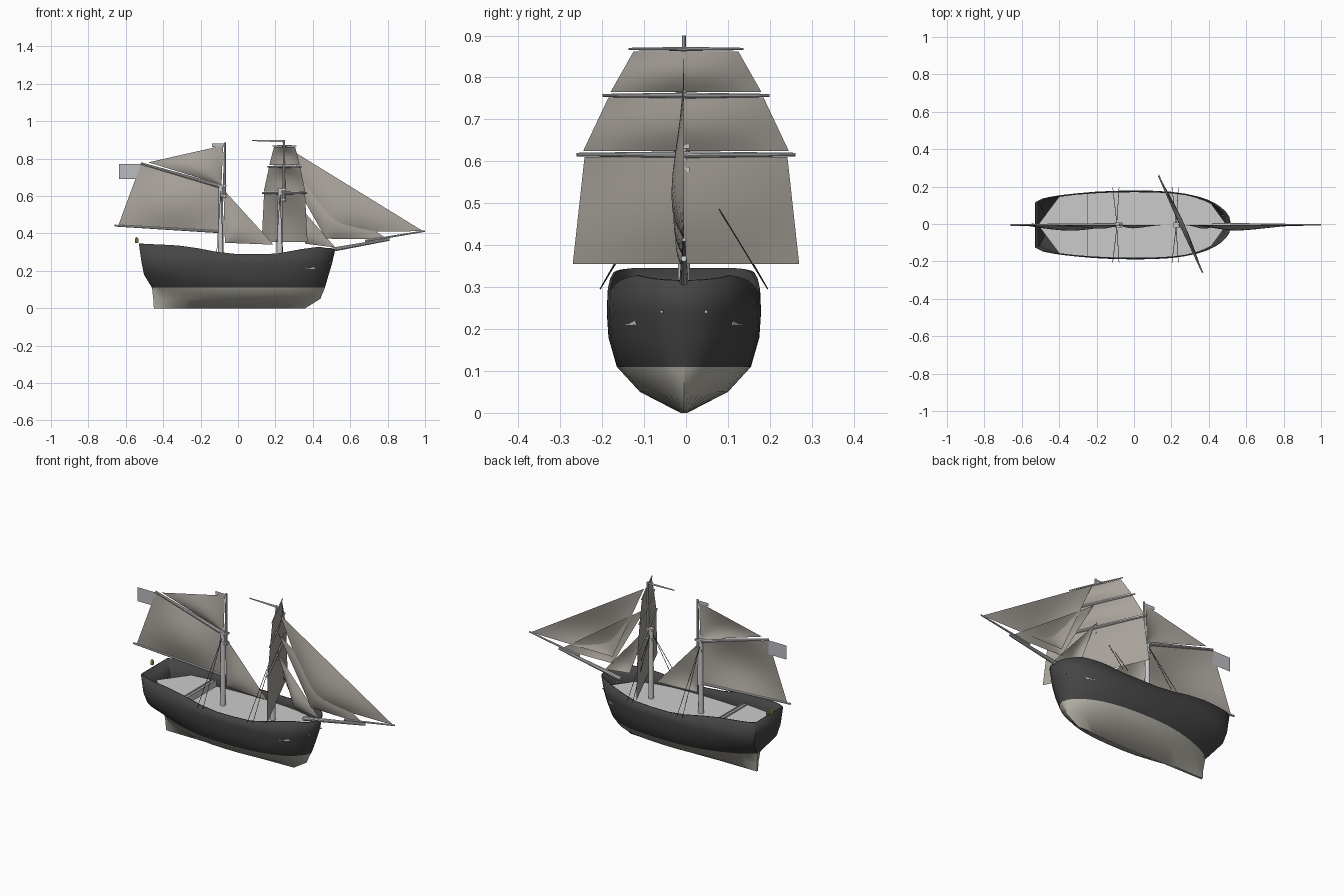
import bpy, bmesh, math
from mathutils import Vector

if "Cube" in bpy.data.objects:
    bpy.data.objects.remove(bpy.data.objects["Cube"])

YC = -0.005  # centre line of the ship


def material(name, rgb):
    m = bpy.data.materials.new(name)
    m.diffuse_color = (*rgb, 1)
    m.use_nodes = True
    m.node_tree.nodes["Principled BSDF"].inputs["Base Color"].default_value = m.diffuse_color
    return m


BLACK = material("dark_paint", (0.06, 0.06, 0.06))
BEIGE = material("bottom_paint", (0.50, 0.48, 0.42))
CANVAS = material("canvas", (0.40, 0.37, 0.33))
BRASS = material("brass", (0.6, 0.42, 0.12))
CLOTH = material("flag_cloth", (0.5, 0.5, 0.55))


def make(name, verts, faces, mats=(), smooth=False):
    me = bpy.data.meshes.new(name)
    me.from_pydata([tuple(v) for v in verts], [], faces)
    bm = bmesh.new()
    bm.from_mesh(me)
    bmesh.ops.remove_doubles(bm, verts=bm.verts, dist=1e-5)
    bmesh.ops.recalc_face_normals(bm, faces=bm.faces)
    bm.to_mesh(me)
    bm.free()
    for m in mats:
        me.materials.append(m)
    ob = bpy.data.objects.new(name, me)
    bpy.context.collection.objects.link(ob)
    if smooth:
        bpy.context.view_layer.objects.active = ob
        bpy.ops.object.select_all(action='DESELECT')
        ob.select_set(True)
        bpy.ops.object.shade_smooth_by_angle(angle=math.radians(35))
    return ob


def rod(name, a, b, r0, r1=None, mats=(), n=10):
    """Tapered round spar between two points."""
    a, b = Vector(a), Vector(b)
    r1 = r0 if r1 is None else r1
    q = Vector((0, 0, 1)).rotation_difference(b - a)
    vs = []
    for p, r in ((a, r0), (b, r1)):
        vs += [p + q @ Vector((r * math.cos(i * math.tau / n), r * math.sin(i * math.tau / n), 0)) for i in range(n)]
    fs = [(i, (i + 1) % n, n + (i + 1) % n, n + i) for i in range(n)]
    return make(name, vs, fs + [tuple(range(n)), tuple(range(n, 2 * n))], mats, True)


def sail(name, a, b, c, d, belly, mat=CANVAS, n=10):
    """Bulging sheet with corners a b c d; repeat a corner for a triangle."""
    a, b, c, d, belly = map(Vector, (a, b, c, d, belly))
    vs, fs = [], []
    for i in range(n + 1):
        for j in range(n + 1):
            u, v = i / n, j / n
            p = (a.lerp(b, u)).lerp(d.lerp(c, u), v)
            vs.append(p + belly * math.sin(math.pi * u) * math.sin(math.pi * v))
    for i in range(n):
        for j in range(n):
            k = i * (n + 1) + j
            fs.append((k, k + 1, k + n + 2, k + n + 1))
    return make(name, vs, fs, (mat,), True)


def box(name, c, s, mats=()):
    vs = [(c[0] + x * s[0] / 2, c[1] + y * s[1] / 2, c[2] + z * s[2] / 2)
          for x in (-1, 1) for y in (-1, 1) for z in (-1, 1)]
    return make(name, vs, [(0, 1, 3, 2), (4, 6, 7, 5), (0, 4, 5, 1), (2, 3, 7, 6), (0, 2, 6, 4), (1, 5, 7, 3)], mats)


def lerp_table(t, table):
    for (t0, v0), (t1, v1) in zip(table, table[1:]):
        if t <= t1:
            return v0 + (v1 - v0) * (t - t0) / (t1 - t0)
    return table[-1][1]


# Hull: horizontal rings (z, stern x, bow x, half width, stern fraction, stern power, bow power)
LEVELS = [(0.00, -0.450, 0.36, 0.008, 0.7, 1.0, 0.6),
          (0.05, -0.453, 0.44, 0.105, 0.06, 0.9, 0.75),
          (0.11, -0.460, 0.465, 0.160, 0.08, 0.7, 0.6),
          (0.18, -0.503, 0.485, 0.180, 0.55, 0.55, 0.52),
          (0.24, -0.515, 0.503, 0.184, 0.64, 0.5, 0.5),
          (None, -0.530, 0.520, 0.182, 0.66, 0.5, 0.5)]
SHEER = [(0, 0.345), (0.19, 0.337), (0.28, 0.325), (0.42, 0.297), (0.52, 0.288), (0.7, 0.292),
         (0.84, 0.318), (0.92, 0.328), (1, 0.315)]
TS = [0, .04, .09, .14, .2, .3, .4, .5, .6, .7, .77, .83, .88, .92, .95, .975, .99, 1]


def half_width(level, t):
    _, _, _, w, e, q, p = level
    if t < 0.5:
        return w * (e + (1 - e) * math.sin(math.pi * t) ** q)
    return w * max(0, 1 - (2 * t - 1) ** 2.9) ** p


verts, faces = [], []
for lv in LEVELS:
    side = [(lv[1] + (lv[2] - lv[1]) * t, half_width(lv, t), lerp_table(t, SHEER) if lv[0] is None else lv[0])
            for t in TS]
    verts += [(x, YC + y, z) for x, y, z in side] + [(x, YC - y, z) for x, y, z in side[-2::-1]]
N = 2 * len(TS) - 1
for k in range(len(LEVELS) - 1):
    faces += [(k * N + i, k * N + (i + 1) % N, (k + 1) * N + (i + 1) % N, (k + 1) * N + i) for i in range(N)]
M = len(TS) - 1
faces += [(i, i + 1, 2 * M - i - 1, 2 * M - i) for i in range(M - 1)] + [(M - 1, M, M + 1)]
hull = make("hull", verts, faces, (BLACK, BEIGE), True)
for f in hull.data.polygons:
    f.material_index = 1 if f.center.z < 0.11 else 0
low = min(hull.data.polygons, key=lambda f: f.center.z)
if low.normal.z > 0:
    hull.data.flip_normals()
mod = hull.modifiers.new("planking", 'SOLIDIFY')
mod.thickness, mod.offset = 0.007, -1


# Decks: main deck and raised quarterdeck with its step
def deck(name, xs, z, tip):
    top = LEVELS[4]
    ws = [half_width(top, (x - top[1]) / (top[2] - top[1])) - 0.005 for x in xs]
    out = [(x, YC + w) for x, w in zip(xs, ws)] + [(tip, YC)] + [(x, YC - w) for x, w in zip(xs[::-1], ws[::-1])]
    n = len(out)
    vs = [(x, y, z) for x, y in out] + [(x, y, z - 0.03) for x, y in out]
    fs = [tuple(range(n)), tuple(range(n, 2 * n))] + [(i, (i + 1) % n, n + (i + 1) % n, n + i) for i in range(n)]
    return make(name, vs, fs)


deck("main_deck", [-0.28, -0.15, 0, 0.15, 0.25, 0.32, 0.37, 0.41], 0.24, 0.495)
deck("quarterdeck", [-0.25, -0.32, -0.4], 0.27, -0.513)
for x in (-0.272, -0.25):
    box("deck_beam", (x, YC, 0.275), (0.006, 0.33, 0.006))

# Masts: lower mast, topmast, caps
MAIN, FORE = -0.092, 0.225
for label, x, zj, zt in (("main", MAIN, 0.66, 0.885), ("fore", FORE, 0.64, 0.90)):
    rod(label + "_lower_mast", (x, YC, 0.23), (x, YC, zj), 0.015, 0.012, n=12)
    rod(label + "_topmast", (x + 0.019, YC, zj - 0.07), (x + 0.022, YC, zt), 0.009, 0.005)
    for z in (zj - 0.06, zj - 0.005):
        box(label + "_mast_cap", (x + 0.009, YC, z), (0.045, 0.026, 0.01))
    for s in (-1, 1):
        for dx in (-0.022, 0.012):
            rod(label + "_shroud", (x + dx, YC + s * 0.2, 0.295), (x, YC + s * 0.012, zj - 0.035),
                0.0015, mats=(BLACK,), n=5)

# Foremast yards and square sails, braced round at an angle
ANG = math.radians(24.4)
ax = Vector((-math.sin(ANG), math.cos(ANG), 0))
fwd = Vector((math.cos(ANG), math.sin(ANG), 0))
YARD_X = 0.238


def on_yard(y, z, off=0.0):
    return Vector((YARD_X, YC, z)) + ax * (y / math.cos(ANG)) + fwd * off


for label, z, h, r in (("course", 0.616, 0.26, 0.008), ("topsail", 0.757, 0.198, 0.007),
                       ("topgallant", 0.868, 0.136, 0.005)):
    for s in (-1, 1):
        rod(label + "_yard", on_yard(0, z, 0.012), on_yard(s * h, z, 0.012), r, r * 0.55)
for label, z1, h1, z0, h0 in (("course_sail", 0.61, 0.242, 0.355, 0.27), ("topsail", 0.752, 0.185, 0.625, 0.245),
                              ("topgallant_sail", 0.862, 0.125, 0.765, 0.18)):
    sail(label, on_yard(-h1, z1, .012), on_yard(h1, z1, .012), on_yard(h0, z0, .012), on_yard(-h0, z0, .012),
         fwd * 0.018)

# Gaff, boom, bowsprit and jib boom
rod("gaff", (-0.08, YC, 0.648), (-0.52, YC, 0.775), 0.011, 0.006)
rod("boom", (-0.09, YC, 0.408), (-0.66, YC, 0.442), 0.007, 0.005)
rod("bowsprit", (0.42, YC, 0.298), (0.81, YC, 0.368), 0.012, 0.007)
rod("jib_boom", (0.68, YC, 0.36), (1.0, YC, 0.413), 0.006, 0.004)


# Fore-and-aft sails given as (x, z) corners
def flat_sail(name, corners, belly):
    p = [(x, YC, z) for x, z in corners]
    sail(name, p[0], p[1], p[2], p[-1], (0, -belly, 0))


flat_sail("gaff_sail", [(-0.1, 0.645), (-0.52, 0.768), (-0.64, 0.443), (-0.105, 0.412)], 0.03)
flat_sail("gaff_topsail", [(-0.08, 0.87), (-0.48, 0.78), (-0.088, 0.66)], 0.02)
flat_sail("main_staysail", [(-0.078, 0.635), (0.19, 0.34), (-0.07, 0.35)], 0.018)
flat_sail("flying_jib", [(0.27, 0.855), (0.99, 0.412), (0.47, 0.41)], 0.03)
flat_sail("outer_jib", [(0.262, 0.74), (0.80, 0.368), (0.47, 0.372)], 0.025)
flat_sail("inner_jib", [(0.255, 0.63), (0.52, 0.325), (0.36, 0.345)], 0.02)

# Ensign and pennants
for label, x0, z0, x1, z1 in (("ensign", -0.52, 0.69, -0.635, 0.77), ("main_pennant", -0.075, 0.862, -0.14, 0.88),
                              ("fore_pennant", 0.25, 0.887, 0.075, 0.9)):
    zb = z0 if label != "fore_pennant" else 0.894
    make(label, [(x0, YC, z0), (x1, YC, zb), (x1, YC, z1), (x0, YC, z1)], [(0, 1, 2, 3)], (CLOTH,))

# Stern lantern and hawse holes
rod("stern_lantern", (-0.542, YC, 0.35), (-0.542, YC, 0.372), 0.009, mats=(BRASS,), n=8)
rod("lantern_cap", (-0.542, YC, 0.372), (-0.542, YC, 0.38), 0.009, 0.003, mats=(BRASS,), n=8)
for s in (-1, 1):
    rod("hawse_hole", (0.47, YC + s * 0.05, 0.243), (0.497, YC + s * 0.053, 0.241), 0.004, n=6)
